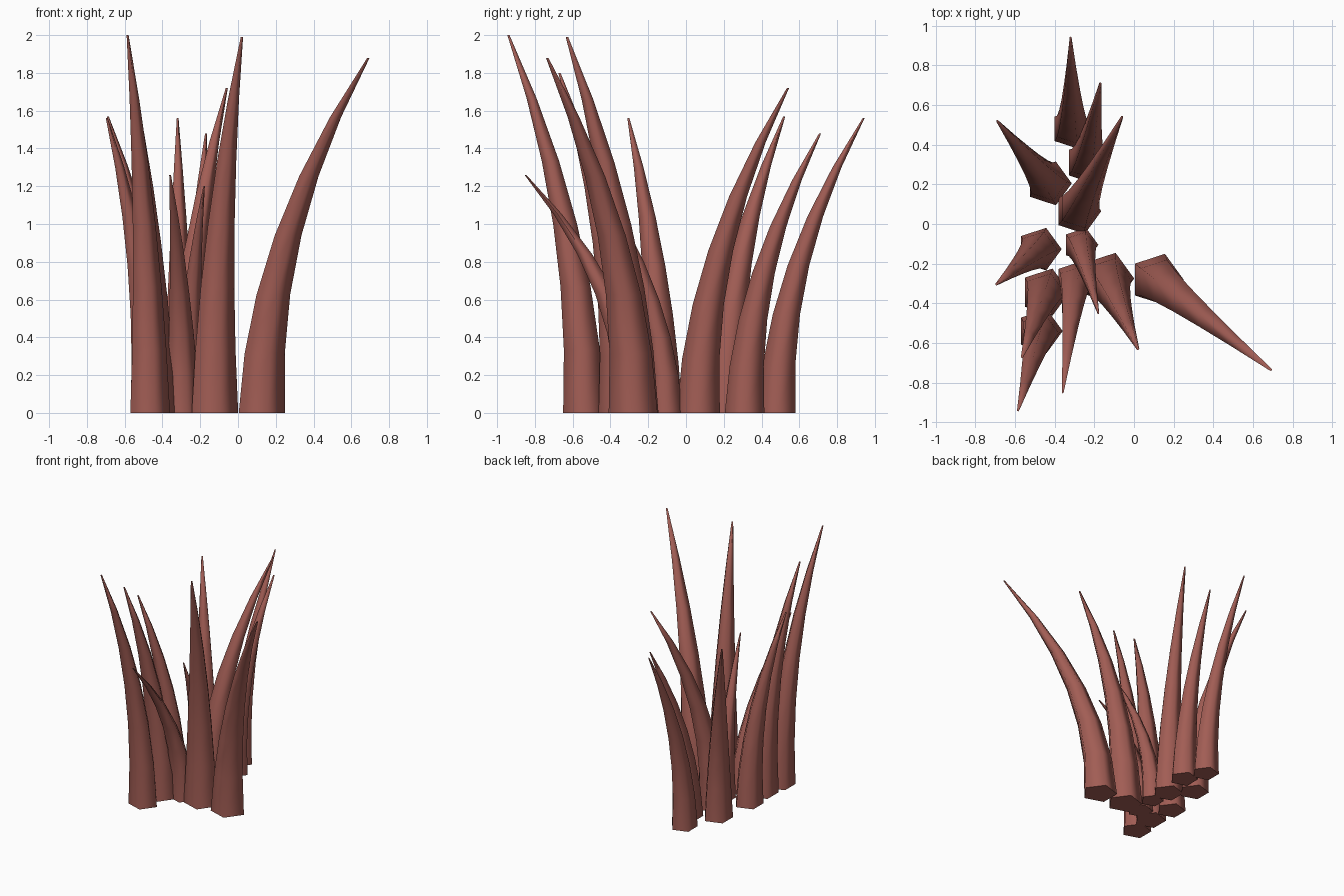
import bpy, bmesh, math

if "Cube" in bpy.data.objects:
    bpy.data.objects.remove(bpy.data.objects["Cube"])

# one colour for every blade
mat = bpy.data.materials.new("dusty_red")
mat.diffuse_color = (0.36, 0.11, 0.09, 1)
mat.use_nodes = True
mat.node_tree.nodes["Principled BSDF"].inputs["Base Color"].default_value = mat.diffuse_color

SIDES, STEPS = 5, 6

# base x, base y, base radius, tip x, tip y, tip z
BLADES = [
    (-0.315, 0.48, 0.105, -0.32, 0.94, 1.56),
    (-0.24, 0.31, 0.11, -0.17, 0.71, 1.48),
    (-0.285, 0.065, 0.12, -0.06, 0.54, 1.72),
    (-0.43, 0.205, 0.116, -0.69, 0.52, 1.57),
    (-0.478, -0.127, 0.113, -0.695, -0.305, 1.56),
    (-0.27, -0.105, 0.09, -0.18, -0.45, 1.20),
    (-0.135, -0.275, 0.136, 0.02, -0.63, 1.99),
    (0.114, -0.28, 0.136, 0.69, -0.735, 1.88),
    (-0.30, -0.285, 0.10, -0.36, -0.85, 1.26),
    (-0.476, -0.54, 0.116, -0.585, -0.94, 2.0),
    (-0.45, -0.344, 0.125, -0.565, -0.67, 1.80),
]


def blade(name, bx, by, r, tx, ty, h):
    """Five-sided tapering blade that bends outward on a parabola."""
    bm = bmesh.new()
    rings = []
    for i in range(STEPS + 1):
        t = i / STEPS
        cx, cy = bx + (tx - bx) * t * t, by + (ty - by) * t * t
        rad = r * max((1 - t) ** 0.8, 0.05)
        rings.append([bm.verts.new((cx + rad * math.cos(2 * math.pi * k / SIDES),
                                    cy + rad * math.sin(2 * math.pi * k / SIDES),
                                    h * t)) for k in range(SIDES)])
    for a, b in zip(rings, rings[1:]):
        for k in range(SIDES):
            n = (k + 1) % SIDES
            bm.faces.new((a[k], a[n], b[n], b[k]))
    bm.faces.new(rings[0][::-1])
    bm.faces.new(rings[-1])
    me = bpy.data.meshes.new(name)
    bm.to_mesh(me)
    bm.free()
    me.materials.append(mat)
    ob = bpy.data.objects.new(name, me)
    bpy.context.collection.objects.link(ob)
    # round sides, crisp base edge
    bpy.ops.object.select_all(action='DESELECT')
    ob.select_set(True)
    bpy.context.view_layer.objects.active = ob
    bpy.ops.object.shade_smooth_by_angle(angle=math.radians(80))


# clump of blades
for i, b in enumerate(BLADES):
    blade(f"grass_blade_{i + 1}", *b)
